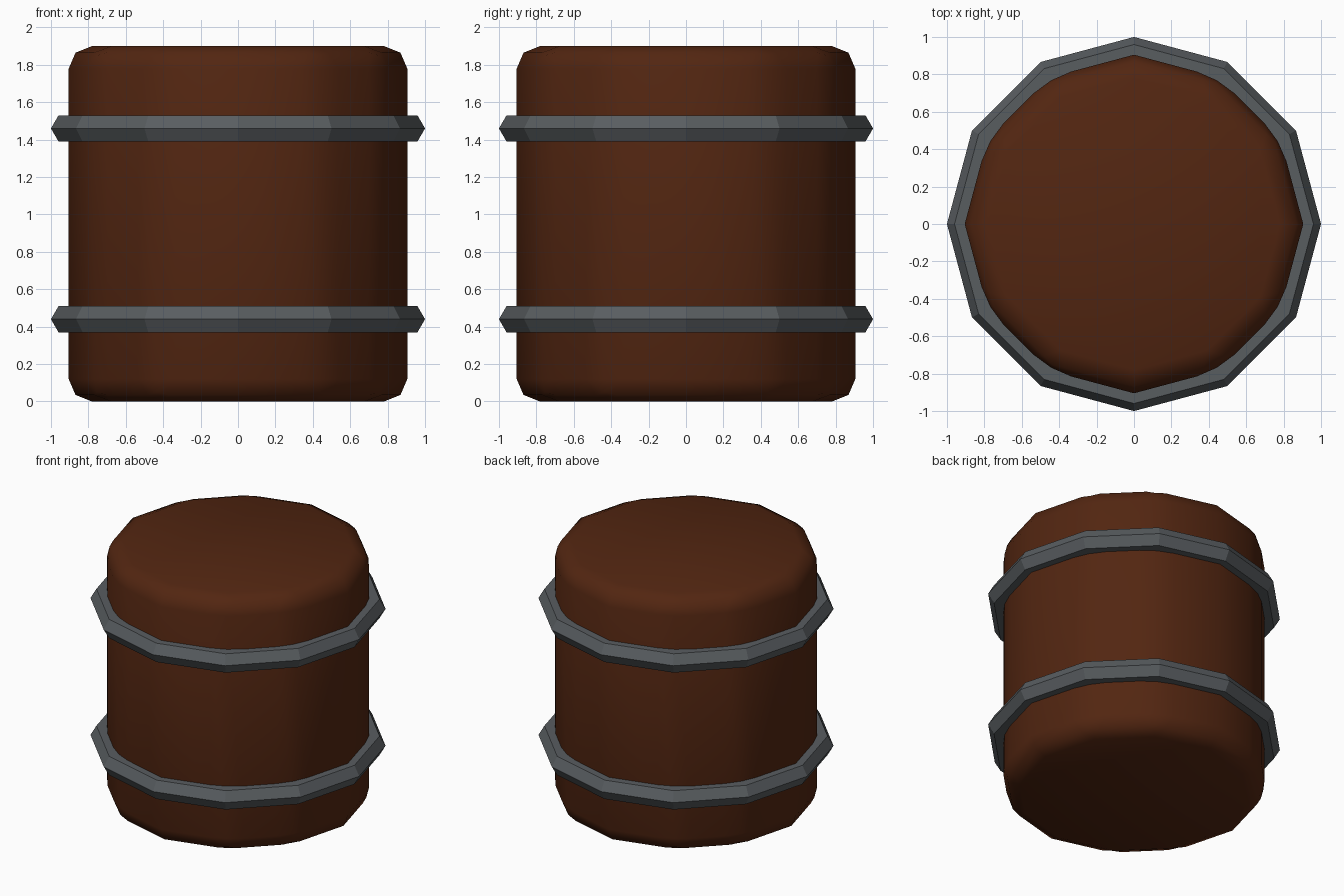
import bpy, bmesh, math

if "Cube" in bpy.data.objects:
    bpy.data.objects.remove(bpy.data.objects["Cube"])


def material(name, rgb):
    m = bpy.data.materials.new(name)
    m.diffuse_color = (*rgb, 1.0)
    m.use_nodes = True
    m.node_tree.nodes["Principled BSDF"].inputs["Base Color"].default_value = m.diffuse_color
    return m


wood = material("brown wood", (0.085, 0.019, 0.0055))
iron = material("grey iron", (0.098, 0.109, 0.117))

# Barrel body: twelve-sided cylinder with rounded rims
SIDES, RADIUS, HEIGHT = 12, 0.905, 1.9
bm = bmesh.new()
bmesh.ops.create_cone(bm, cap_ends=True, segments=SIDES, radius1=RADIUS,
                      radius2=RADIUS, depth=HEIGHT)
bmesh.ops.translate(bm, verts=bm.verts, vec=(0, 0, HEIGHT / 2))


def is_bevelled(e):
    # Rims and uprights are rounded, except the uprights lying on the x and y axes
    a, b = (v.co for v in e.verts)
    upright = abs(a.z - b.z) > 1
    return not upright or min(abs(a.x), abs(a.y)) > 0.01


bmesh.ops.bevel(bm, geom=[e for e in bm.edges if is_bevelled(e)], offset=0.12,
                offset_type='OFFSET', segments=2, profile=0.5,
                affect='EDGES', clamp_overlap=True)
bmesh.ops.recalc_face_normals(bm, faces=bm.faces)
for f in bm.faces:
    f.smooth = True
mesh = bpy.data.meshes.new("barrel_body")
bm.to_mesh(mesh)
bm.free()
mesh.materials.append(wood)
body = bpy.data.objects.new("barrel_body", mesh)
bpy.context.collection.objects.link(body)

# Two faceted iron hoops
for name, z in (("lower_hoop", 0.44), ("upper_hoop", 1.46)):
    bpy.ops.mesh.primitive_torus_add(major_segments=SIDES, minor_segments=6,
                                     major_radius=0.919, minor_radius=0.081,
                                     location=(0, 0, z))
    hoop = bpy.context.object
    hoop.name = name
    hoop.data.materials.append(iron)
    for p in hoop.data.polygons:
        p.use_smooth = False
